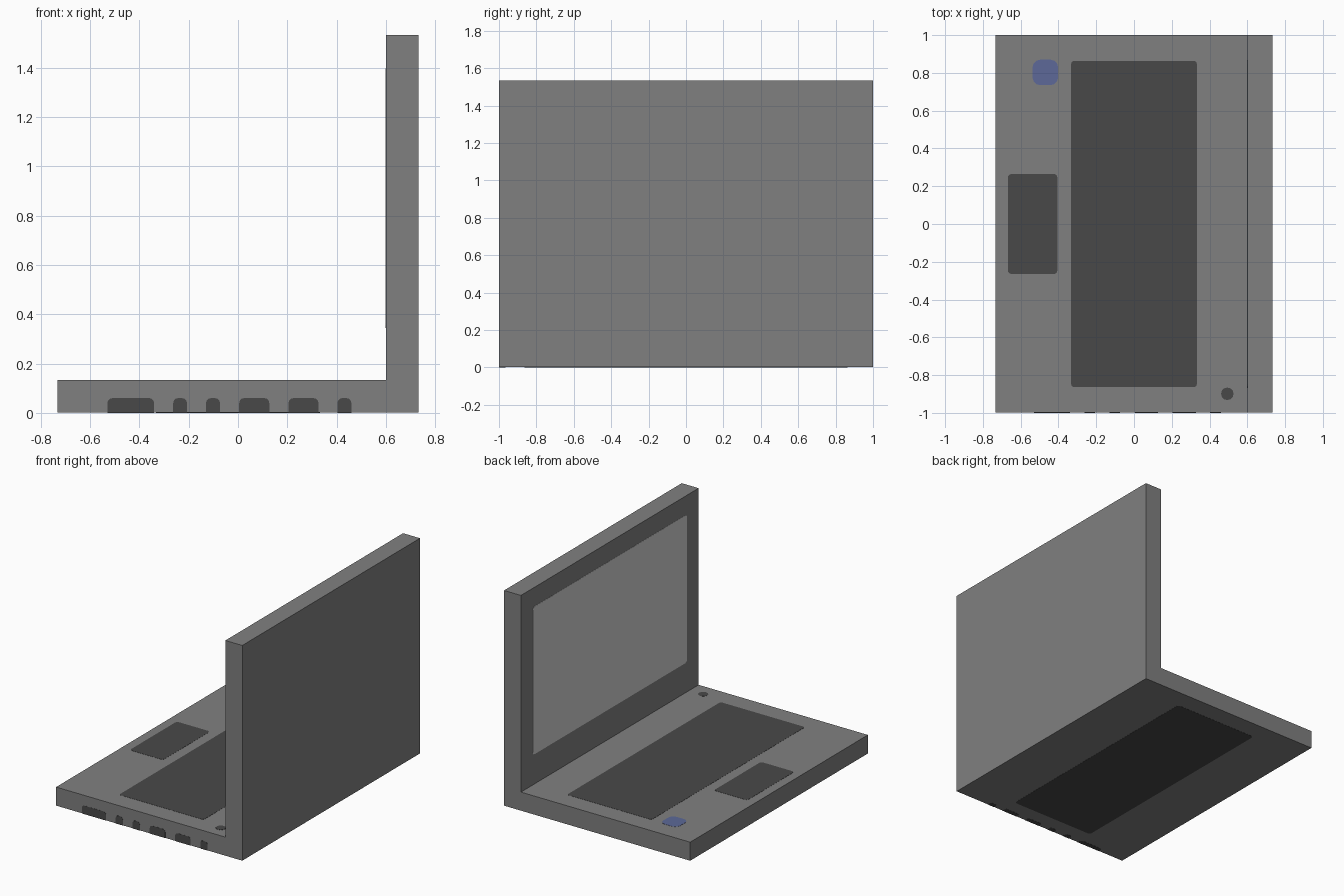
import bpy, bmesh, math
from mathutils import Vector

if "Cube" in bpy.data.objects:
    bpy.data.objects.remove(bpy.data.objects["Cube"])

T = 0.001  # thickness of the painted plates


def material(name, rgb):
    m = bpy.data.materials.new(name)
    lin = [((c / 255 + 0.055) / 1.055) ** 2.4 for c in rgb]
    m.diffuse_color = (*lin, 1)
    m.use_nodes = True
    m.node_tree.nodes["Principled BSDF"].inputs["Base Color"].default_value = m.diffuse_color
    return m


GREY = material("case grey", (128, 128, 128))
DARK = material("dark grey", (73, 73, 73))
LIGHT = material("screen light grey", (211, 211, 211))
BLUE = material("sticker blue", (93, 105, 152))


def prism(name, points, extrude, mat):
    """Extrude a flat outline along a vector into a closed solid."""
    bm = bmesh.new()
    face = bm.faces.new([bm.verts.new(p) for p in points])
    geo = bmesh.ops.extrude_face_region(bm, geom=[face])["geom"]
    bmesh.ops.translate(bm, vec=Vector(extrude),
                        verts=[g for g in geo if isinstance(g, bmesh.types.BMVert)])
    bmesh.ops.recalc_face_normals(bm, faces=bm.faces)
    mesh = bpy.data.meshes.new(name)
    bm.to_mesh(mesh)
    bm.free()
    mesh.materials.append(mat)
    ob = bpy.data.objects.new(name, mesh)
    bpy.context.collection.objects.link(ob)
    return ob


def outline(u0, u1, v0, v1, r, round_low=True, steps=3):
    """Rectangle with rounded corners; the v0 corners can stay square."""
    pts = []
    corners = [(u1, v1, -1, -1, 0), (u0, v1, 1, -1, 90),
               (u0, v0, 1, 1, 180), (u1, v0, -1, 1, 270)]
    for u, v, su, sv, start in corners:
        if sv > 0 and not round_low:
            pts.append((u, v))
            continue
        for i in range(steps + 1):
            a = math.radians(start + 90 * i / steps)
            pts.append((u + su * r + r * math.cos(a), v + sv * r + r * math.sin(a)))
    return pts


def plate_on_top(name, x0, x1, y0, y1, r, mat):
    prism(name, [(x, y, 0.133) for x, y in outline(x0, x1, y0, y1, r)], (0, 0, T), mat)


# L-shaped case: base and upright lid in one profile
profile = [(-0.733, T), (0.733, T), (0.733, 1.533), (0.6, 1.533), (0.6, 0.133), (-0.733, 0.133)]
prism("laptop_case", [(x, -1 + T, z) for x, z in profile], (0, 2 - T, 0), GREY)

# Plates on the top of the base
plate_on_top("keyboard", -0.333, 0.333, -0.863, 0.863, 0.015, DARK)
plate_on_top("touchpad", -0.668, -0.405, -0.265, 0.265, 0.02, DARK)
plate_on_top("sticker", -0.537, -0.402, 0.735, 0.87, 0.04, BLUE)
plate_on_top("power_button", 0.461, 0.527, -0.932, -0.866, 0.032, DARK)

# Screen on the inner side of the lid
prism("screen", [(0.6, y, z) for y, z in outline(-0.867, 0.867, 0.345, 1.397, 0.02)],
      (-T, 0, 0), LIGHT)

# Panel under the base
prism("bottom_panel", [(x, y, T) for x, y in outline(-0.333, 0.333, -0.863, 0.863, 0.02)],
      (0, 0, -T), DARK)

# Ports on the side, each wrapping slightly under the base
ports = [(-0.53, -0.34), (-0.263, -0.207), (-0.13, -0.073),
         (0.005, 0.127), (0.205, 0.327), (0.403, 0.46)]
for i, (x0, x1) in enumerate(ports, 1):
    r = 0.02
    prism(f"port_{i}", [(x, -1 + T, z) for x, z in outline(x0, x1, 0, 0.06, r, False)],
          (0, -T, 0), DARK)
    prism(f"port_underside_{i}", [(x, y, T) for x, y in outline(x0, x1, -1 + T, -0.965, r, False)],
          (0, 0, -T), DARK)
